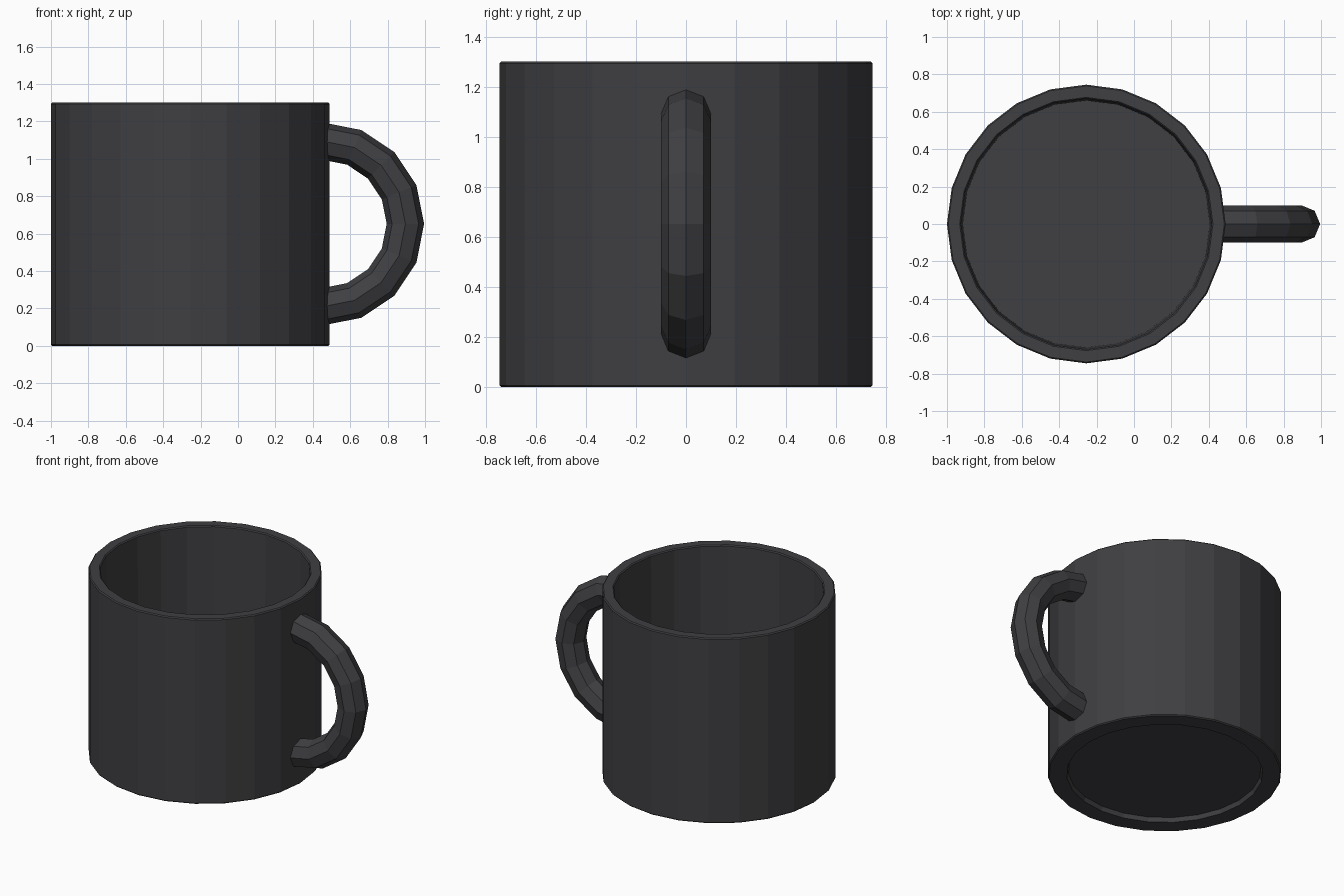
import bpy, bmesh
from math import cos, sin, pi

if "Cube" in bpy.data.objects:
    bpy.data.objects.remove(bpy.data.objects["Cube"])

mat = bpy.data.materials.new("dark_ceramic")
mat.diffuse_color = (0.05, 0.049, 0.054, 1)
mat.use_nodes = True
mat.node_tree.nodes["Principled BSDF"].inputs["Base Color"].default_value = mat.diffuse_color


def finish(bm, name):
    bmesh.ops.recalc_face_normals(bm, faces=bm.faces)
    mesh = bpy.data.meshes.new(name)
    bm.to_mesh(mesh)
    bm.free()
    mesh.materials.append(mat)
    obj = bpy.data.objects.new(name, mesh)
    bpy.context.collection.objects.link(obj)
    return obj


def skin(name, rings, closed_caps=True):
    """Join successive rings of points with quads and cap both ends."""
    bm = bmesh.new()
    loops = [[bm.verts.new(p) for p in ring] for ring in rings]
    n = len(loops[0])
    for a, b in zip(loops, loops[1:]):
        for i in range(n):
            j = (i + 1) % n
            bm.faces.new((a[i], a[j], b[j], b[i]))
    bm.faces.new(loops[0])
    bm.faces.new(loops[-1])
    return finish(bm, name)


# Mug body: 24-sided profile from recessed foot, up the wall, over the rim, to the inner floor
CX, SIDES = -0.255, 24
profile = [(0.615, 0.03), (0.625, 0.0), (0.738, 0.0), (0.745, 0.007),
           (0.745, 1.293), (0.738, 1.3), (0.677, 1.3), (0.67, 1.293),
           (0.66, 0.09)]
skin("mug_body", [[(CX + r * cos(2 * pi * i / SIDES), r * sin(2 * pi * i / SIDES), z)
                   for i in range(SIDES)] for r, z in profile])

# Handle: half ring with an octagonal section, ends buried in the wall
HX, HZ, MAJOR, MINOR = 0.452, 0.652, 0.443, 0.1
rings = []
for k in range(9):
    a = -pi / 2 + pi * k / 8
    ring = []
    for i in range(8):
        t = 2 * pi * i / 8
        r = MAJOR + MINOR * cos(t)
        ring.append((HX + r * cos(a), MINOR * sin(t), HZ + r * sin(a)))
    rings.append(ring)
skin("handle", rings)
